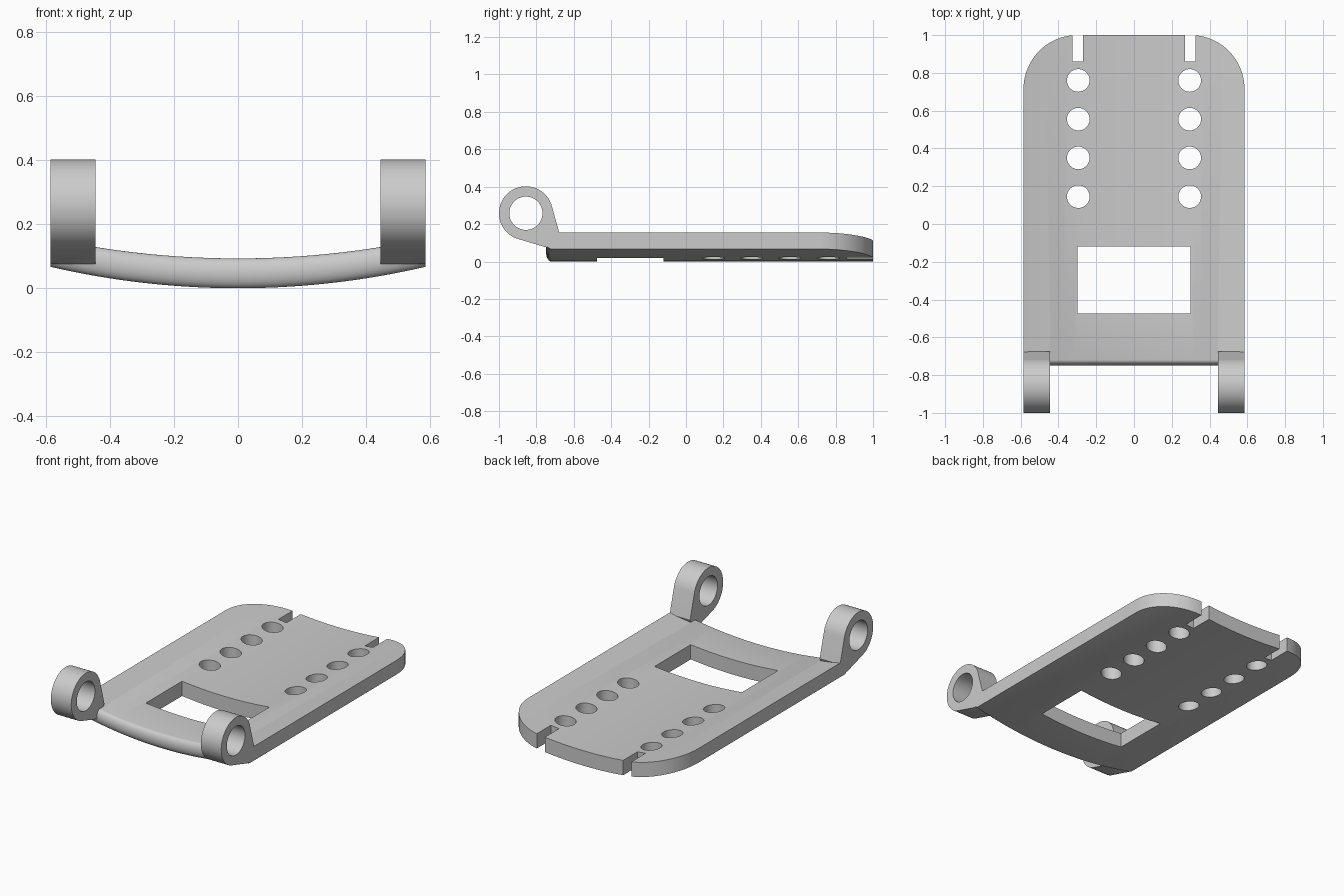
import bpy, bmesh, math
from mathutils import Vector

if "Cube" in bpy.data.objects:
    bpy.data.objects.remove(bpy.data.objects["Cube"])

grey = bpy.data.materials.new("light_grey")
grey.use_nodes = True
colour = (0.6, 0.6, 0.6, 1)
grey.diffuse_color = colour
grey.node_tree.nodes["Principled BSDF"].inputs["Base Color"].default_value = colour

HALF = 0.585            # half width of the plate


def finish(bm, name):
    bmesh.ops.recalc_face_normals(bm, faces=bm.faces)
    mesh = bpy.data.meshes.new(name)
    bm.to_mesh(mesh)
    bm.free()
    mesh.materials.append(grey)
    obj = bpy.data.objects.new(name, mesh)
    bpy.context.collection.objects.link(obj)
    return obj


def prism(bm, points, step):
    """Extrude a closed outline along step."""
    face = bm.faces.new([bm.verts.new(p) for p in points])
    moved = bmesh.ops.extrude_face_region(bm, geom=[face])["geom"]
    verts = [v for v in moved if isinstance(v, bmesh.types.BMVert)]
    bmesh.ops.translate(bm, verts=verts, vec=step)


def arc(cx, cy, r, start, end, n):
    angles = [math.radians(start + (end - start) * i / n) for i in range(n + 1)]
    return [(cx + r * math.cos(a), cy + r * math.sin(a)) for a in angles]


def boolean(obj, tool, operation):
    mod = obj.modifiers.new(operation.lower(), "BOOLEAN")
    mod.object, mod.operation, mod.solver = tool, operation, "EXACT"
    bpy.context.view_layer.objects.active = obj
    bpy.ops.object.modifier_apply(modifier=mod.name)
    bpy.data.objects.remove(tool)


def sag(x, r):
    return r - math.sqrt(r * r - x * x)


# Curved plate, lofted across x, with a rounded front lip
bm = bmesh.new()
rings = []
COLS = 40
for i in range(COLS + 1):
    x = HALF * (2 * i / COLS - 1)
    low, high = sag(x, 2.6), 0.093 + sag(x, 2.8)
    mid, half = (low + high) / 2, (high - low) / 2
    lip = [(-0.72 - 0.028 * math.cos(a), mid + half * math.sin(a))
           for a in (math.radians(-90 + 180 * k / 12) for k in range(13))]
    section = [(1.0, low)] + lip + [(1.0, high)]
    rings.append([bm.verts.new((x, y, z)) for y, z in section])
for a, b in zip(rings, rings[1:]):
    for k in range(len(a)):
        j = (k + 1) % len(a)
        bm.faces.new((a[k], a[j], b[j], b[k]))
bm.faces.new(rings[0])
bm.faces.new(rings[-1])
plate = finish(bm, "curved_plate")

# Rounded back corners
bm = bmesh.new()
R = 0.285
outline = [(-0.7, -0.9), (0.7, -0.9), (0.7, 0.5), (HALF, 0.5)]
outline += arc(HALF - R, 1 - R, R, 0, 90, 20) + arc(R - HALF, 1 - R, R, 90, 180, 20)
outline += [(-HALF, 0.5), (-0.7, 0.5)]
prism(bm, [(x, y, -0.5) for x, y in outline], Vector((0, 0, 1)))
boolean(plate, finish(bm, "outline_cutter"), "INTERSECT")

# Window, end slots and two rows of round holes
bm = bmesh.new()
boxes = [(-0.3, 0.3, -0.475, -0.12)]
for s in (-1, 1):
    boxes.append((s * 0.297 - 0.028, s * 0.297 + 0.028, 0.86, 1.1))
    for k in range(4):
        circle = arc(s * 0.295, 0.145 + 0.205 * k, 0.06, 0, 360, 40)[:-1]
        prism(bm, [(x, y, -0.5) for x, y in circle], Vector((0, 0, 1)))
for x0, x1, y0, y1 in boxes:
    prism(bm, [(x0, y0, -0.5), (x1, y0, -0.5), (x1, y1, -0.5), (x0, y1, -0.5)],
          Vector((0, 0, 1)))
boolean(plate, finish(bm, "hole_cutter"), "DIFFERENCE")

# Hinge lugs with pin bores
CY, CZ = -0.856, 0.258
for side, x0 in (("right", -HALF), ("left", 0.445)):
    bm = bmesh.new()
    profile = [(-0.745, 0.075), (-0.70, 0.085), (-0.675, 0.145)]
    profile += arc(CY, CZ, 0.144, 14, 255, 48)
    prism(bm, [(x0, y, z) for y, z in profile], Vector((0.14, 0, 0)))
    lug = finish(bm, side + "_hinge_lug")
    bm = bmesh.new()
    bore = arc(CY, CZ, 0.089, 0, 360, 48)[:-1]
    prism(bm, [(x0 - 0.1, y, z) for y, z in bore], Vector((0.4, 0, 0)))
    boolean(lug, finish(bm, "bore_cutter"), "DIFFERENCE")
    boolean(plate, lug, "UNION")

plate.name = "hinged_plate"
bpy.ops.object.select_all(action="DESELECT")
plate.select_set(True)
bpy.context.view_layer.objects.active = plate
bpy.ops.object.shade_smooth_by_angle(angle=math.radians(30))
